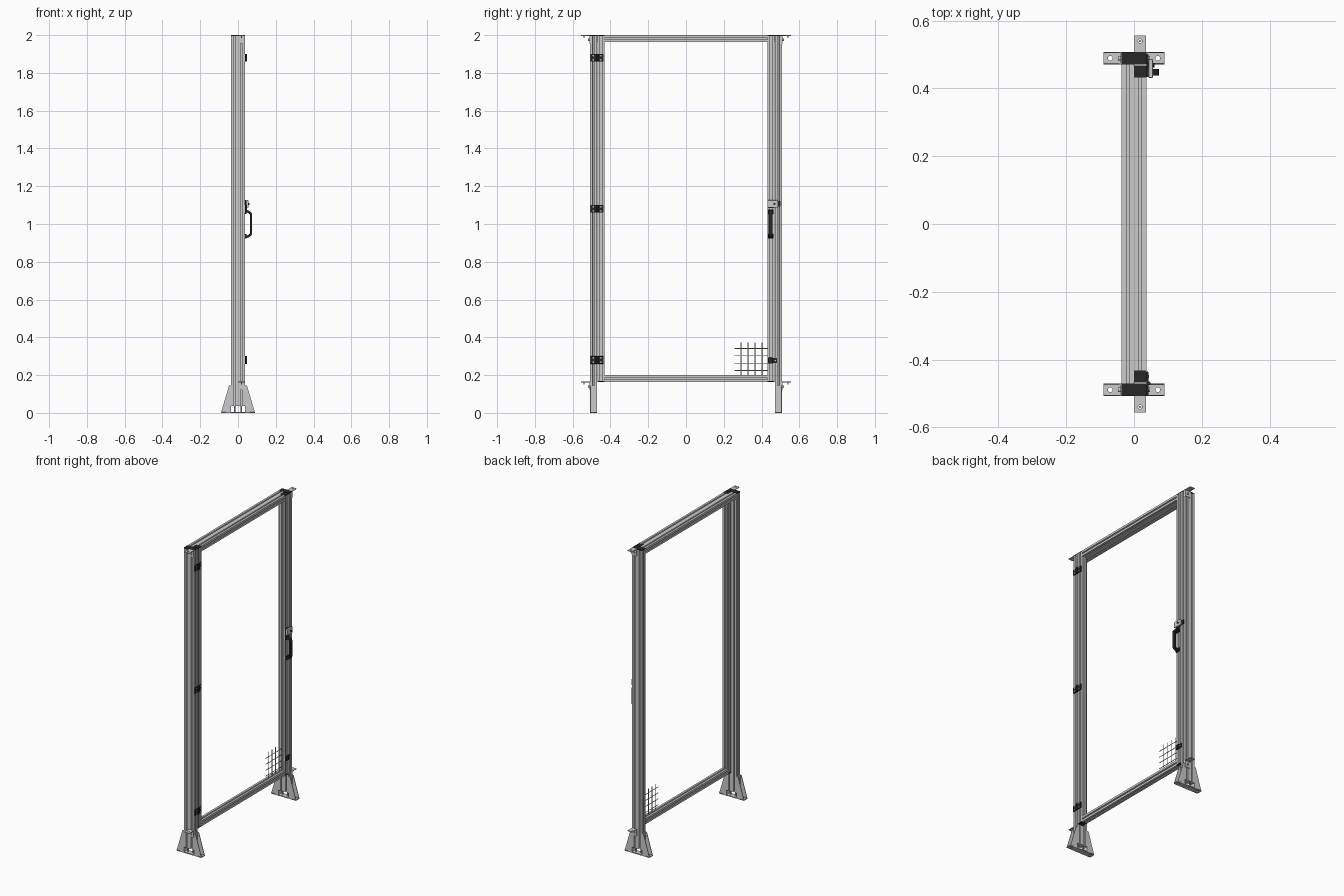
import bpy, bmesh
from math import pi
from mathutils import Matrix, Vector

if "Cube" in bpy.data.objects:
    bpy.data.objects.remove(bpy.data.objects["Cube"])

BLACK = bpy.data.materials.new("black_plastic")
BLACK.diffuse_color = (0.02, 0.02, 0.02, 1)
BLACK.use_nodes = True
BLACK.node_tree.nodes["Principled BSDF"].inputs["Base Color"].default_value = BLACK.diffuse_color
M = 0.0365          # extrusion module size
YP, YS = 0.4895, 0.450   # centre lines of fixed posts and door stiles


def add(name, bm, mat=None, smooth=False):
    bmesh.ops.recalc_face_normals(bm, faces=bm.faces[:])
    me = bpy.data.meshes.new(name)
    bm.to_mesh(me)
    bm.free()
    ob = bpy.data.objects.new(name, me)
    bpy.context.collection.objects.link(ob)
    if mat:
        me.materials.append(mat)
    if smooth:
        bpy.ops.object.select_all(action='DESELECT')
        bpy.context.view_layer.objects.active = ob
        ob.select_set(True)
        bpy.ops.object.shade_smooth_by_angle(angle=0.7)
    return ob


def place(axis, u, v, w):
    return {'x': (w, u, v), 'y': (u, w, v), 'z': (u, v, w)}[axis]


def prism(name, pts, axis, lo, hi, mat=None):
    bm = bmesh.new()
    a = [bm.verts.new(place(axis, u, v, lo)) for u, v in pts]
    b = [bm.verts.new(place(axis, u, v, hi)) for u, v in pts]
    n = len(pts)
    bm.faces.new(a)
    bm.faces.new(b[::-1])
    for i in range(n):
        j = (i + 1) % n
        bm.faces.new((a[i], b[i], b[j], a[j]))
    return add(name, bm, mat)


def box(name, x, y, z, mat=None, bevel=0):
    pts = [(x[0], y[0]), (x[1], y[0]), (x[1], y[1]), (x[0], y[1])]
    ob = prism(name, pts, 'z', z[0], z[1], mat)
    if bevel:
        m = ob.modifiers.new("bevel", 'BEVEL')
        m.width, m.segments = bevel, 2
    return ob


def cyl(name, c, r, h, axis='z', mat=None, seg=20):
    bm = bmesh.new()
    bmesh.ops.create_cone(bm, cap_ends=True, segments=seg, radius1=r, radius2=r, depth=h)
    rot = {'z': Matrix(), 'x': Matrix.Rotation(pi / 2, 4, 'Y'), 'y': Matrix.Rotation(pi / 2, 4, 'X')}[axis]
    bmesh.ops.transform(bm, matrix=Matrix.Translation(c) @ rot, verts=bm.verts)
    return add(name, bm, mat, True)


def slotted(nx, ny, cu, cv):
    """Outline of a T-slot extrusion with nx by ny modules."""
    slot = [(-.0042, 0), (-.0042, .0025), (-.008, .0025), (-.008, .005), (-.004, .0095),
            (.004, .0095), (.008, .005), (.008, .0025), (.0042, .0025), (.0042, 0)]
    hx, hy = nx * M / 2, ny * M / 2
    corners = [Vector(p) for p in ((-hx, -hy), (hx, -hy), (hx, hy), (-hx, hy))]
    pts = []
    for i, n in enumerate((nx, ny, nx, ny)):
        a = corners[i]
        d = (corners[(i + 1) % 4] - a).normalized()
        inn = Vector((-d.y, d.x))
        pts.append(a)
        for k in range(n):
            pts += [a + d * ((k + .5) * M + s) + inn * t for s, t in slot]
    return [(p.x + cu, p.y + cv) for p in pts]


def plate(name, x, y, z, holes, r):
    """Flat horizontal plate with round holes, made from a filled 2D curve."""
    cu = bpy.data.curves.new(name, 'CURVE')
    cu.dimensions, cu.fill_mode = '2D', 'BOTH'
    cu.extrude = (z[1] - z[0]) / 2
    rect = [(x[0], y[0]), (x[1], y[0]), (x[1], y[1]), (x[0], y[1])]
    rings = [rect]
    for hx, hy in holes:
        o = Vector((r, 0, 0))
        rings.append([(hx + p.x, hy + p.y) for p in
                      (Matrix.Rotation(2 * pi * i / 20, 3, 'Z') @ o for i in range(20))])
    for ring in rings:
        sp = cu.splines.new('POLY')
        sp.points.add(len(ring) - 1)
        for p, q in zip(sp.points, ring):
            p.co = (q[0], q[1], 0, 1)
        sp.use_cyclic_u = True
    tmp = bpy.data.objects.new(name + "_outline", cu)
    bpy.context.collection.objects.link(tmp)
    me = bpy.data.meshes.new_from_object(tmp.evaluated_get(bpy.context.evaluated_depsgraph_get()))
    bpy.data.objects.remove(tmp)
    me.name = name
    ob = bpy.data.objects.new(name, me)
    ob.location.z = (z[0] + z[1]) / 2
    bpy.context.collection.objects.link(ob)


h = M / 2
for s, side in ((-1, "hinge"), (1, "latch")):
    yp, ys = s * YP, s * YS
    def span(a, b):
        return tuple(sorted((s * a, s * b)))
    # fixed post and door stile with end caps
    prism(side + "_post", slotted(2, 1, 0, yp), 'z', 0.037, 1.995)
    box(side + "_post_cap", (-M, M), (yp - h, yp + h), (1.995, 2.0), BLACK)
    prism(side + "_stile", slotted(1, 1, h, ys), 'z', 0.168, 1.995)
    box(side + "_stile_top_cap", (0, M), (ys - h, ys + h), (1.995, 2.0), BLACK)
    box(side + "_stile_bottom_cap", (0, M), (ys - h, ys + h), (0.163, 0.168), BLACK)

    # floor foot: drilled base, two upright flanges with tapered gussets
    plate(side + "_foot_base", (-.09, .09), (yp - h, yp + h), (0, .006), [(-.07, yp), (.07, yp)], .007)
    for t in (-1, 1):
        box(side + "_foot_flange", sorted((t * M, t * (M + .004))), (yp - h, yp + h), (.006, .145))
        for g in (-1, 1):
            yg = yp + g * (h - .0018)
            prism(side + "_foot_gusset",
                  [(t * (M + .004), .006), (t * .087, .006), (t * .087, .012), (t * .047, .145), (t * (M + .004), .145)],
                  'y', yg - .0018, yg + .0018)
        for z in (.055, .125):
            cyl(side + "_foot_bolt", (t * (M + .007), yp, z), .007, .007, 'x')
        cyl(side + "_foot_stud", (t * h, yp, .022), .004, .034)

    # outward angle brackets for the neighbouring fence panels
    yo = YP + h
    for zt in (2.0, .165):
        plate(side + "_bracket_shelf", (0.001, .0355), span(yo, .556), (zt - .004, zt), [(h, s * .54)], .006)
        box(side + "_bracket_upright", (0.001, .0355), span(yo, yo + .004), (zt - .045, zt - .004))
        cyl(side + "_bracket_side_bolt", (h, s * (yo + .007), zt - .025), .006, .007, 'y')
        cyl(side + "_bracket_pin", (h, s * .54, zt - .007), .0035, .014)

# door rails and fixed header behind the top rail
inner = YS - h
prism("door_top_rail", slotted(1, 1, h, 2 - h), 'y', -inner, inner)
prism("door_bottom_rail", slotted(1, 1, h, .163 + h), 'y', -inner, inner)
prism("fixed_header", slotted(1, 1, -h, 2 - h), 'y', -(YP - h), YP - h)

# three hinges
for z in (1.88, 1.08, .28):
    for y0, y1 in ((-.506, -.475), (-.465, -.436)):
        box("hinge_leaf", (M, .043), (y0, y1), (z - .02, z + .02), BLACK, .002)
        for dz in (-.011, .011):
            cyl("hinge_screw", (.0435, (y0 + y1) / 2, z + dz), .0042, .003, 'x')
    cyl("hinge_knuckle", (.0425, -.470, z), .006, .04, 'z', BLACK)

# pull handle with mounting feet
outer = [(M, 1.078), (.058, 1.07), (.068, 1.064), (.074, 1.052), (.074, .948), (.068, .936), (.058, .93), (M, .922)]
inside = [(M, .936), (.056, .942), (.063, .950), (.063, 1.050), (.056, 1.058), (M, 1.064)]
grip = prism("pull_handle", outer + inside, 'y', .438, .458, BLACK)
bev = grip.modifiers.new("bevel", 'BEVEL')
bev.width, bev.segments = .002, 2
for z in (.934, 1.066):
    box("handle_foot", (M, .046), (.434, .464), (z - .012, z + .012), BLACK, .002)

# latch housing, keeper and lock cylinder
box("latch_base", (M, .043), (.434, .467), (1.085, 1.128), BLACK)
box("latch_housing", (.043, .056), (.431, .487), (1.087, 1.126), None, .003)
box("latch_keeper", (M, .0425), (.473, .500), (1.092, 1.121), BLACK)
cyl("lock_cylinder", (.058, .468, 1.106), .006, .006, 'x', BLACK)

# lower door catch
box("catch_block", (M, .048), (.434, .461), (.262, .292), BLACK, .002)
box("catch_plate", (M, .043), (.461, .483), (.264, .290), BLACK, .002)
cyl("catch_screw", (.0435, .473, .277), .004, .003, 'x')

# sample patch of wire mesh in the lower corner
for i in range(4):
    cyl("mesh_upright_wire", (h - .002, .291 + i * .037, .284), .002, .175, 'z', None, 8)
    cyl("mesh_cross_wire", (h + .002, .346, .224 + i * .039), .002, .18, 'y', None, 8)
